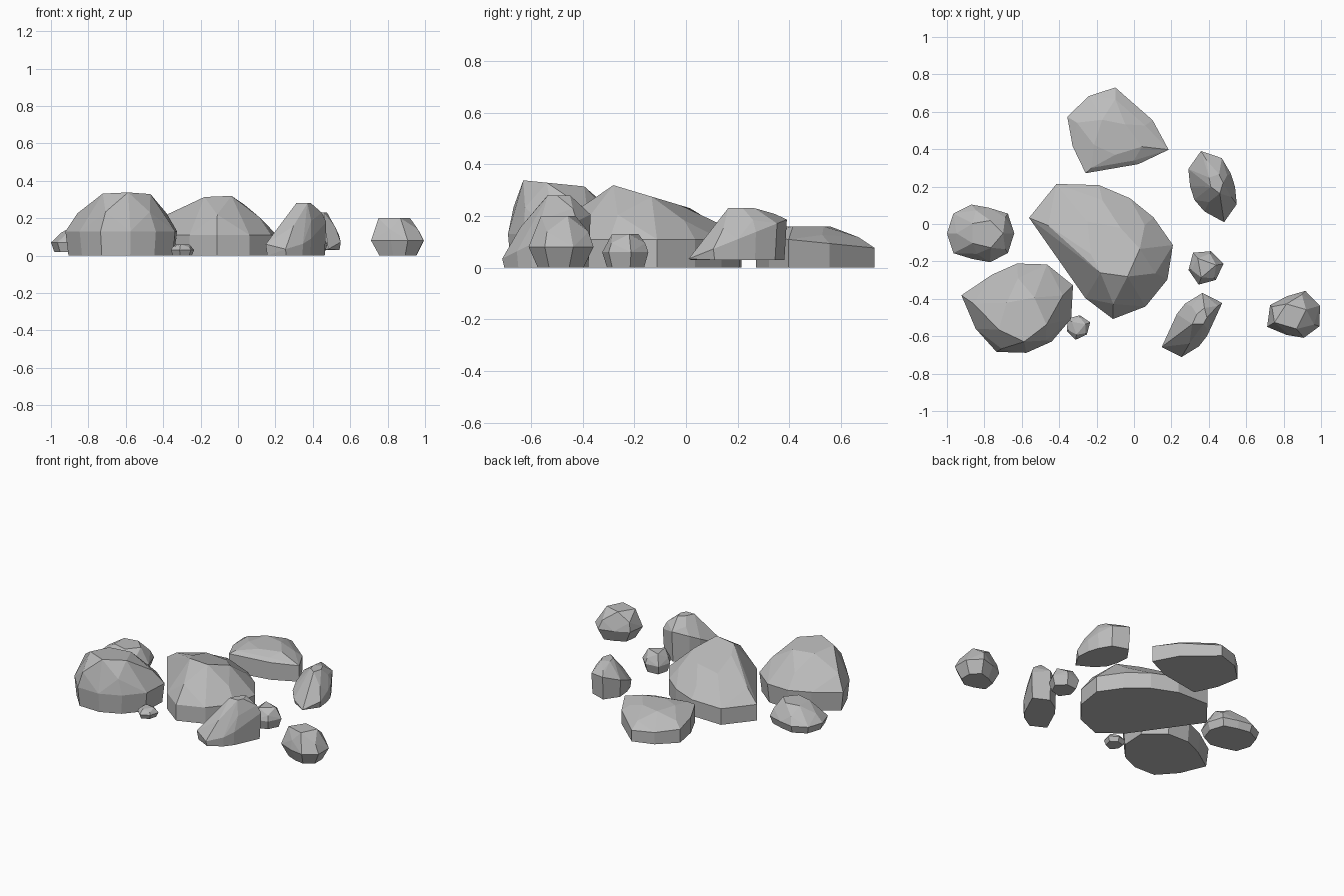
import bpy
import bmesh
import math
from mathutils import Vector

cube = bpy.data.objects.get("Cube")
if cube:
    bpy.data.objects.remove(cube, do_unlink=True)

# One plain stone colour for every rock
stone = bpy.data.materials.new("stone grey")
stone.use_nodes = True
grey = (.5, .5, .5, 1)
stone.diffuse_color = grey
stone.node_tree.nodes["Principled BSDF"].inputs["Base Color"].default_value = grey


def outline_points(reach, shape, turn):
    """Plan outline: one share of the reach for each evenly spaced direction."""
    points = []
    for index, share in enumerate(shape):
        angle = math.radians(turn) + math.tau * index / len(shape)
        points.append(Vector((math.cos(angle), math.sin(angle), 0)) * reach * share)
    return points


def stack_rings(outline, waist, height, top, lean, rise, slope, floor, foot):
    """Foot and waist rings, then alternate corners drawn in to a shoulder and a crown."""
    shift = Vector((lean[0], lean[1], 0))
    up = Vector((0, 0, 1))
    corners = []
    for index, point in enumerate(outline):
        waist_corner = point + up * (waist + rise * point.y)
        crown_corner = point * top + shift
        crown_corner += up * (height + slope * crown_corner.y)
        corners.append(waist_corner)
        corners.append(point * foot + up * floor)
        if index % 2 == 0:
            corners.append(crown_corner)
        else:
            shoulder = waist_corner.lerp(crown_corner, .5)
            corners.append(shoulder + point * .05)
    return corners


def build_hull(name, corners, location):
    """Wrap the corners in flat facets and place the finished rock."""
    bm = bmesh.new()
    for corner in corners:
        bm.verts.new(corner)
    hull = bmesh.ops.convex_hull(bm, input=bm.verts[:])
    unused = {item for item in hull["geom_interior"] + hull["geom_unused"]
              if isinstance(item, bmesh.types.BMVert)}
    bmesh.ops.delete(bm, geom=list(unused), context="VERTS")
    # Merge nearly flat triangles into broad facets
    bmesh.ops.dissolve_limit(bm, angle_limit=math.radians(6),
                             verts=bm.verts[:], edges=bm.edges[:])
    bmesh.ops.recalc_face_normals(bm, faces=bm.faces[:])
    mesh = bpy.data.meshes.new(name)
    bm.to_mesh(mesh)
    bm.free()
    mesh.materials.append(stone)
    obj = bpy.data.objects.new(name, mesh)
    obj.location = location
    bpy.context.collection.objects.link(obj)


def rock(name, x, y, reach, shape, waist, height, top=.4, lean=(0, 0),
         turn=0, rise=0, slope=0, floor=0, foot=.95):
    """Chipped rock; rise tilts the waist and slope tilts the crown along y."""
    outline = outline_points(reach, shape, turn)
    corners = stack_rings(outline, waist, height, top, lean, rise, slope, floor, foot)
    build_hull(name, corners, location=(x, y, 0))


# Shared plan shapes for the smaller rocks, each repeating itself
chipped = [1, .9] * 3
blocky = [1, 1, .8, .9, 1] * 2
slender = [.5, 1, .9, .6, .5] * 2

# Large boulders
rock("centre_boulder", x=-.15, y=-.15, reach=.45, turn=6,
     shape=[.8, .7, .7, .8, 1, 1, .5, .4, .6, .8, .8, .8],
     waist=.11, height=.28, top=.45, lean=(.02, 0), slope=-.3, foot=1)
rock("front_boulder", x=-.6, y=-.45, reach=.3, turn=-12,
     shape=[.9, 1, .9, .8, .8, 1.1, .9, .9, .8, .8],
     waist=.13, height=.32, top=.5, lean=(0, -.06), slope=-.1)
rock("back_boulder", x=-.1, y=.49, reach=.3, turn=-18,
     shape=[1, .7, .6, .8, .8, .9, .8, .9, .6, .7],
     waist=.1, height=.16, top=.5, lean=(0, -.03), rise=-.1, foot=1)

# Medium rocks around the outside
rock("ridged_rock", x=.42, y=.2, reach=.2,
     shape=[.6, .6, .8, 1, .8, .6, .6, .7, 1, .8],
     waist=.11, height=.23, top=.3, lean=(.02, .02), rise=.4, floor=.03)
rock("side_rock", x=-.82, y=-.05, reach=.18, shape=blocky,
     waist=.07, height=.17, top=.5, lean=(.03, 0), floor=.02, foot=.9)
rock("leaning_slab", x=.31, y=-.54, reach=.2, shape=slender,
     waist=.12, height=.28, top=.3, lean=(.05, .04), rise=.5)
rock("outer_rock", x=.86, y=-.49, reach=.16, turn=22,
     shape=[.9, .9, .7, .9, 1, .7, .8, .9],
     waist=.08, height=.2, top=.6, lean=(-.02, 0), foot=.7)

# Small stones filling the gaps
rock("small_stone", x=.38, y=-.23, reach=.1, turn=10, shape=chipped,
     waist=.06, height=.13, top=.6, foot=.8)
rock("pebble", x=-.3, y=-.55, reach=.07, turn=20, shape=chipped,
     waist=.03, height=.06, top=.6, foot=.8)
